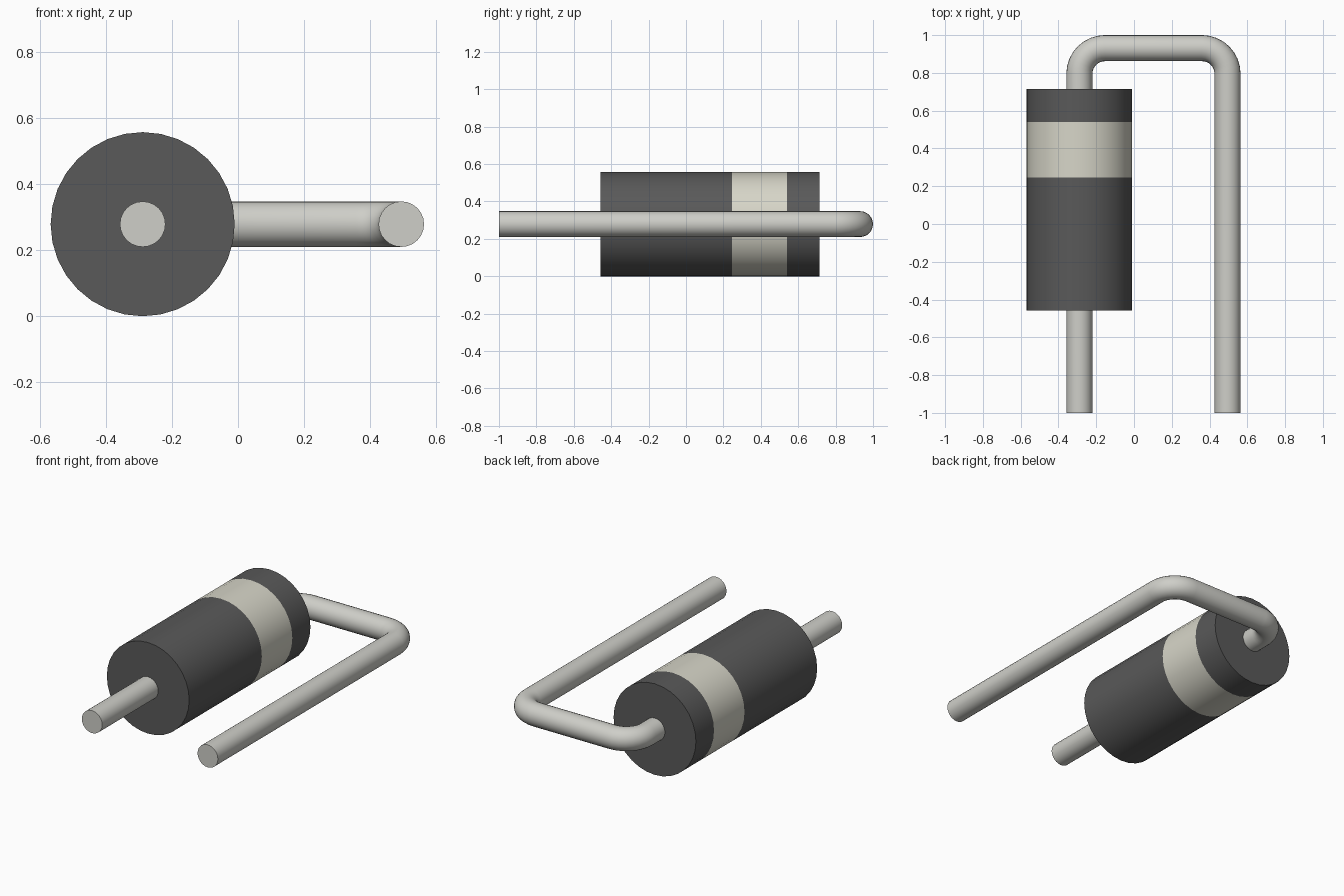
import bpy, bmesh
from math import sin, cos, pi

if "Cube" in bpy.data.objects:
    bpy.data.objects.remove(bpy.data.objects["Cube"])

BODY_X, LEG_X, AXIS_Z = -0.289, 0.495, 0.279
BODY_R, WIRE_R, BEND_R = 0.279, 0.069, 0.135
TOP_Y = 1 - WIRE_R


def material(name, color):
    m = bpy.data.materials.new(name)
    m.diffuse_color = (*color, 1)
    m.use_nodes = True
    m.node_tree.nodes["Principled BSDF"].inputs["Base Color"].default_value = m.diffuse_color
    return m


dark = material("dark_casing", (0.10, 0.10, 0.10))
cream = material("cream_band", (0.68, 0.67, 0.58))
metal = material("lead_metal", (0.62, 0.62, 0.58))

# Cylindrical casing, with the painted band as its own ring of faces
SIDES = 32
bm = bmesh.new()
rings = []
for y in (-0.458, 0.245, 0.54, 0.715):
    rings.append([bm.verts.new((BODY_R * cos(2 * pi * i / SIDES), y,
                                BODY_R * sin(2 * pi * i / SIDES)))
                  for i in range(SIDES)])
for k in range(3):
    a, b = rings[k], rings[k + 1]
    for i in range(SIDES):
        j = (i + 1) % SIDES
        face = bm.faces.new((a[i], a[j], b[j], b[i]))
        face.material_index = 1 if k == 1 else 0
bm.faces.new(rings[0])
bm.faces.new(rings[-1])
bmesh.ops.recalc_face_normals(bm, faces=bm.faces[:])
mesh = bpy.data.meshes.new("banded_body")
bm.to_mesh(mesh)
bm.free()
mesh.materials.append(dark)
mesh.materials.append(cream)
body = bpy.data.objects.new("banded_body", mesh)
body.location = (BODY_X, 0, AXIS_Z)
bpy.context.collection.objects.link(body)


# Wire lead: through the casing, around two rounded bends and back down
def bend(cx, start):
    cy = TOP_Y - BEND_R
    return [(cx + BEND_R * cos(start - i * pi / 16),
             cy + BEND_R * sin(start - i * pi / 16)) for i in range(9)]


path = ([(BODY_X, -1)] + bend(BODY_X + BEND_R, pi)
        + bend(LEG_X - BEND_R, pi / 2) + [(LEG_X, -1)])
curve = bpy.data.curves.new("wire_lead", "CURVE")
curve.dimensions = "3D"
curve.bevel_depth = WIRE_R
curve.bevel_resolution = 10
curve.use_fill_caps = True
spline = curve.splines.new("POLY")
spline.points.add(len(path) - 1)
for point, (x, y) in zip(spline.points, path):
    point.co = (x, y, AXIS_Z, 1)
curve.materials.append(metal)
lead = bpy.data.objects.new("wire_lead", curve)
bpy.context.collection.objects.link(lead)

# Turn the lead into a mesh and shade both parts with crisp end edges
bpy.context.view_layer.objects.active = lead
lead.select_set(True)
bpy.ops.object.convert(target="MESH")
body.select_set(True)
bpy.ops.object.shade_smooth_by_angle(angle=pi / 6)
